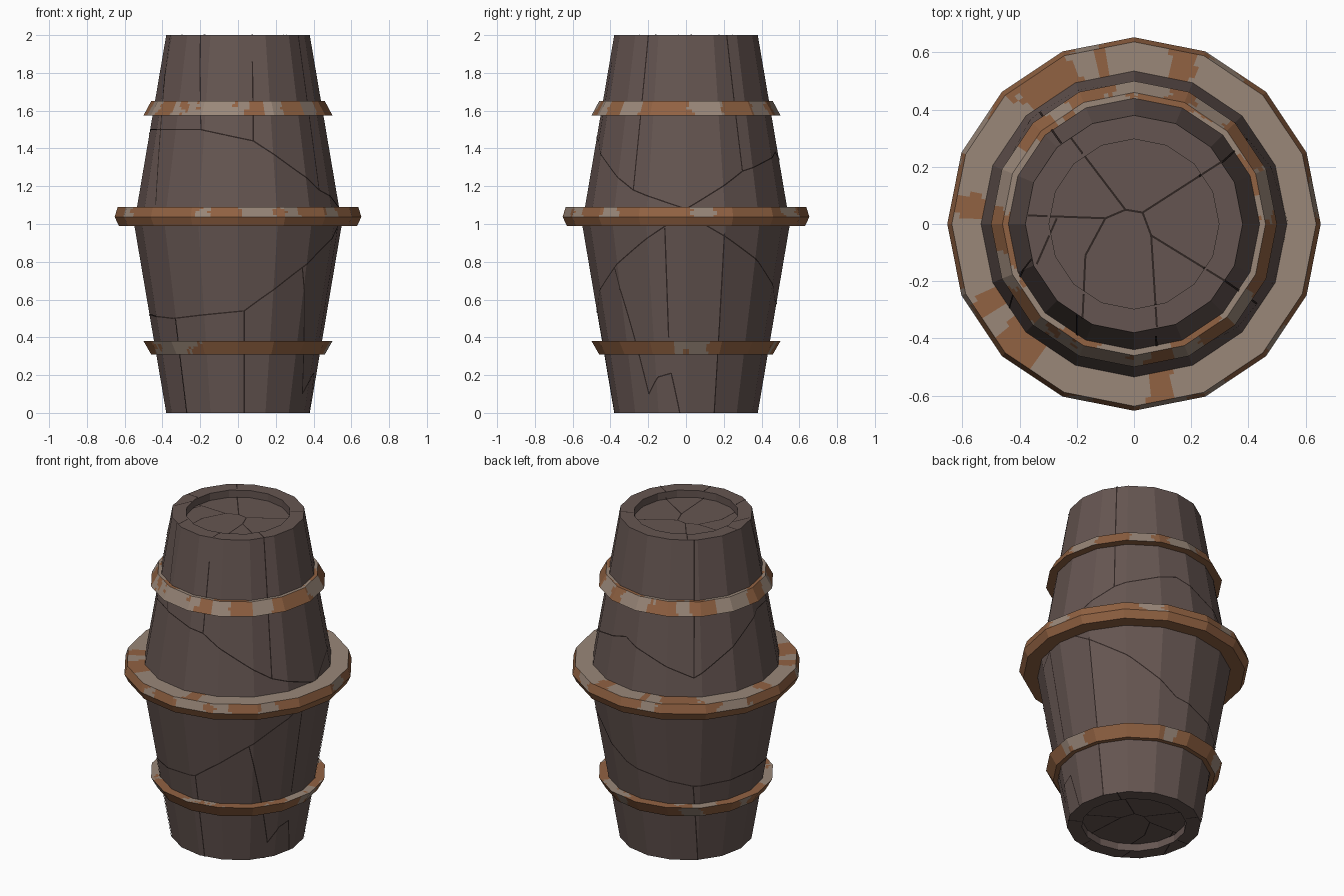
import bpy, bmesh, math
from mathutils import Vector, noise

SIDES = 16
STEP = math.tau / SIDES

cube = bpy.data.objects.get("Cube")
if cube:
    bpy.data.objects.remove(cube, do_unlink=True)


def material(name, srgb):
    m = bpy.data.materials.new(name)
    col = tuple((c / 255) ** 2.2 for c in srgb) + (1.0,)
    m.use_nodes = True
    m.diffuse_color = col
    bsdf = next(n for n in m.node_tree.nodes if n.type == "BSDF_PRINCIPLED")
    bsdf.inputs["Base Color"].default_value = col
    return m


wood = material("dark wood", (101, 86, 82))
crack_dark = material("crack", (50, 41, 39))
rust = material("rust", (144, 98, 68))
iron = material("dull iron", (152, 134, 120))


def finish(name, bm, mats, closed=True):
    if closed:
        bmesh.ops.remove_doubles(bm, verts=bm.verts, dist=1e-5)
        bmesh.ops.recalc_face_normals(bm, faces=bm.faces)
    mesh = bpy.data.meshes.new(name)
    bm.to_mesh(mesh)
    bm.free()
    for m in mats:
        mesh.materials.append(m)
    ob = bpy.data.objects.new(name, mesh)
    bpy.context.scene.collection.objects.link(ob)
    return ob


def facet_scale(a):
    """Distance to the flat-sided outline for a corner radius of one."""
    return math.cos(STEP / 2) / math.cos(a % STEP - STEP / 2)


def ring_point(r, a, z):
    r *= facet_scale(a)
    return Vector((r * math.cos(a), r * math.sin(a), z))


def lathe(bm, profile, cuts=1, rows=1, rule=None):
    """Spin a profile; rule(band, centre) picks each cell's material."""
    n = SIDES * cuts
    for band, (p, q) in enumerate(zip(profile, profile[1:])):
        levels = [Vector(p).lerp(Vector(q), k / rows) for k in range(rows + 1)]
        grid = [[bm.verts.new(ring_point(l.x, math.tau * i / n, l.y))
                 for i in range(n)] for l in levels]
        for low, high in zip(grid, grid[1:]):
            for i in range(n):
                j = (i + 1) % n
                if levels[0].x < 1e-6:
                    f = bm.faces.new((low[i], high[j], high[i]))
                elif levels[-1].x < 1e-6:
                    f = bm.faces.new((low[i], low[j], high[i]))
                else:
                    f = bm.faces.new((low[i], low[j], high[j], high[i]))
                if rule:
                    f.material_index = rule(band, f.calc_center_median())


# Barrel body with a sunken lid at both ends
LIP, END, BELLY, DEPTH = 0.297, 0.38, 0.55, 0.045
bm = bmesh.new()
lathe(bm, [(0, DEPTH), (LIP, DEPTH), (LIP, 0), (END, 0), (BELLY, 1),
           (END, 2), (LIP, 2), (LIP, 2 - DEPTH), (0, 2 - DEPTH)])
finish("barrel_body", bm, [wood])


# Hoops: rusted iron, patches given as (angle, half width) in degrees
def in_patch(c, patches):
    a = math.degrees(math.atan2(c.y, c.x))
    wobble = 0.9 * noise.noise(c * 16) + 0.35 * noise.noise(c * 40)
    return any(abs((a - mid + 180) % 360 - 180) / half + wobble < 1
               for mid, half in patches)


def hoop(name, profile, top_rust, side_iron):
    def rule(band, c):
        if band == 0:
            return 0 if in_patch(c, top_rust) else 1
        if band == 1:
            return 1 if in_patch(c, side_iron) else 0
        return 0
    bm = bmesh.new()
    lathe(bm, profile + profile[:1], cuts=12, rows=5, rule=rule)
    finish(name, bm, [rust, iron])


hoop("middle_hoop",
     [(0.53, 1.09), (0.637, 1.09), (0.653, 1.037), (0.63, 0.99), (0.54, 0.99)],
     [(122, 9), (73, 4), (280, 3), (226, 6), (208, 3), (174, 3), (102, 2)],
     [(254, 3), (282, 10), (298, 2), (8, 6), (321, 4), (295, 3),
      (60, 6), (105, 4), (150, 8), (205, 4)])
hoop("upper_hoop",
     [(0.435, 1.65), (0.46, 1.65), (0.5, 1.575), (0.45, 1.575)],
     [(20, 12), (75, 16), (130, 12), (190, 14), (245, 8), (300, 12)],
     [(200, 8), (227, 3), (256, 18), (294, 7), (321, 8), (14, 11),
      (55, 8), (90, 12), (125, 6), (160, 12)])
hoop("lower_hoop",
     [(0.435, 0.38), (0.5, 0.38), (0.46, 0.31), (0.43, 0.31)],
     [(30, 20), (100, 25), (170, 20), (250, 20), (310, 25)],
     [(222, 18), (8, 7), (356, 3), (75, 5), (130, 7), (170, 4)])


# Cracks: thin ribbons laid on the surface
def ribbons(name, paths, place, steps=24, half=0.0035):
    bm = bmesh.new()
    for path in paths:
        pts = []
        for p, q in zip(path, path[1:]):
            pts += [place(*Vector(p).lerp(Vector(q), k / steps))
                    for k in range(steps + 1)]
        for (p, n), (q, _) in zip(pts, pts[1:]):
            side = n.cross(q - p)
            if side.length < 1e-6:
                continue
            side = side.normalized() * half
            bm.faces.new([bm.verts.new(v) for v in
                          (p + side, p - side, q - side, q + side)])
    finish(name, bm, [crack_dark], closed=False)


def on_side(deg, z):
    a = math.radians(deg)
    r = END + (BELLY - END) * (1 - abs(z - 1)) + 0.003
    mid = (math.floor(a / STEP) + 0.5) * STEP
    return ring_point(r, a, z), Vector((math.cos(mid), math.sin(mid), 0))


def on_lid(x, y):
    z = 2.002 - (DEPTH if math.hypot(x, y) < LIP else 0)
    return Vector((x, y, z)), Vector((0, 0, 1))


def on_base(x, y):
    z = -0.001 + (DEPTH if math.hypot(x, y) < LIP else 0)
    return Vector((x, y, z)), Vector((0, 0, -1))


ribbons("upper_stave_cracks", [
    [(185, 1.5), (245, 1.5), (280, 1.44), (327, 1.18), (360, 1.08),
     (397, 1.28), (440, 1.38), (490, 1.2), (545, 1.5)],
    [(280, 1.44), (281, 1.86)], [(245, 1.5), (238, 2)],
    [(214, 1.1), (199, 2)], [(327, 1.18), (328, 2)],
    [(397, 1.28), (395, 2)], [(490, 1.2), (492, 2)]], on_side)
ribbons("lower_stave_cracks", [
    [(185, 0.52), (223, 0.5), (274, 0.54), (312, 0.77), (350, 1)],
    [(370, 1), (408, 0.8), (440, 0.6), (490, 0.5), (545, 0.52)],
    [(274, 0.54), (275, 0)], [(225, 0.5), (225, 0)],
    [(312, 0.77), (330, 0.1), (339, 0.19), (349, 0.21), (355, 0)],
    [(348, 0.98), (348, 0.4)], [(382, 0.95), (383, 0)],
    [(490, 0.5), (495, 0)]], on_side)

lid_paths = [
    [(-0.37, 0.03), (-0.1, 0.02), (-0.03, 0.05), (0.03, 0.04),
     (0.06, -0.04), (0.08, -0.36)],
    [(0.03, 0.04), (0.31, 0.22)], [(-0.03, 0.05), (-0.22, 0.3)],
    [(-0.1, 0.02), (-0.17, -0.11), (-0.18, -0.33)],
    [(0.06, -0.04), (0.32, -0.2)], [(-0.27, 0.02), (-0.34, -0.14)]]
ribbons("lid_cracks", lid_paths, on_lid)
ribbons("base_cracks", lid_paths, on_base)
